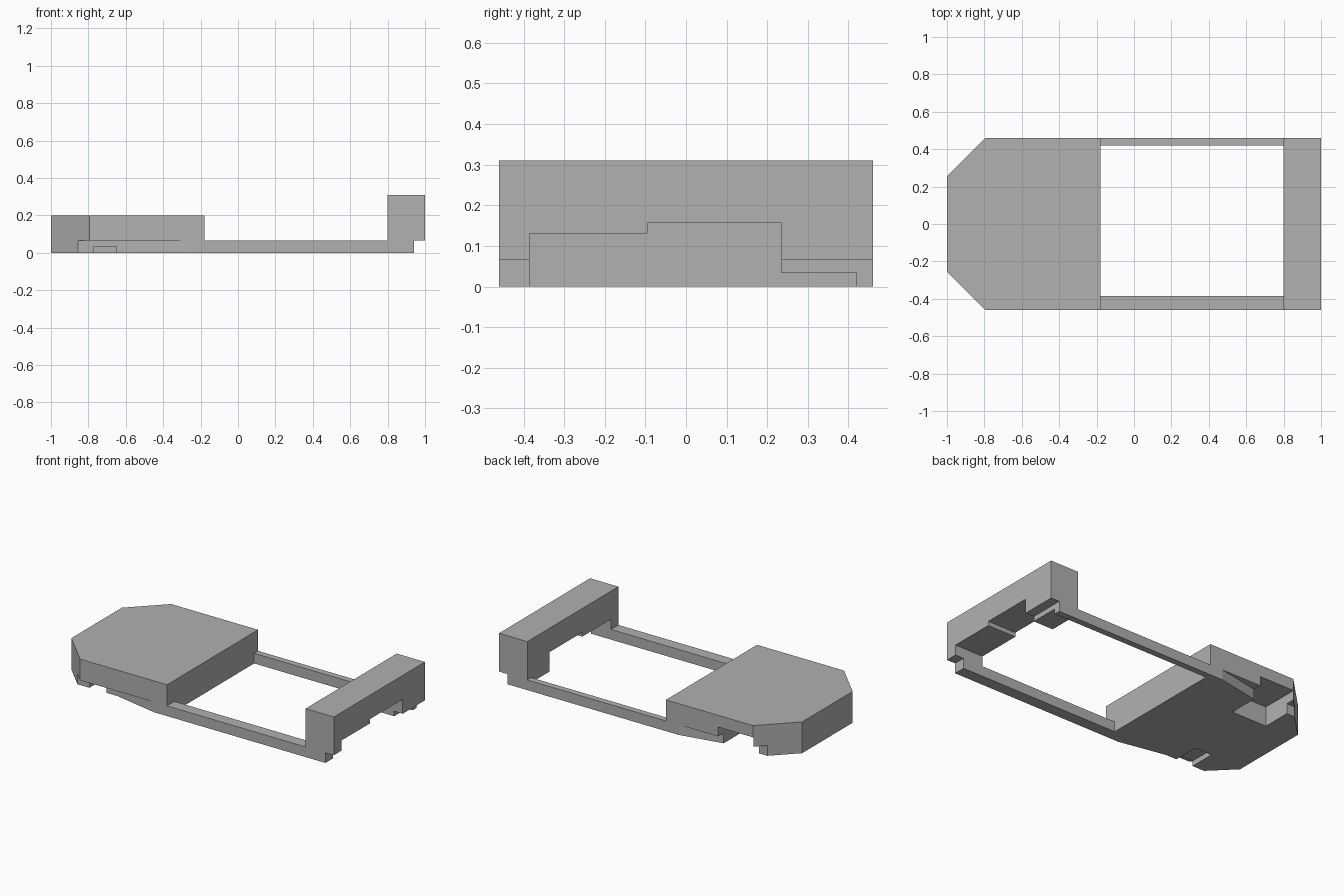
import bpy, bmesh
from mathutils import Vector

default = bpy.data.objects.get("Cube")
if default:
    bpy.data.objects.remove(default)

grey = bpy.data.materials.new("plain_grey")
grey.use_nodes = True
COLOUR = (0.44, 0.44, 0.44, 1)
grey.diffuse_color = COLOUR
grey.node_tree.nodes["Principled BSDF"].inputs["Base Color"].default_value = COLOUR


def prism(name, base, push):
    """Extrude a flat outline along a vector into a closed solid."""
    bm = bmesh.new()
    face = bm.faces.new([bm.verts.new(p) for p in base])
    ext = bmesh.ops.extrude_face_region(bm, geom=[face], use_keep_orig=True)
    verts = [g for g in ext["geom"] if isinstance(g, bmesh.types.BMVert)]
    bmesh.ops.translate(bm, verts=verts, vec=Vector(push))
    bmesh.ops.recalc_face_normals(bm, faces=bm.faces)
    mesh = bpy.data.meshes.new(name)
    bm.to_mesh(mesh)
    bm.free()
    mesh.materials.append(grey)
    obj = bpy.data.objects.new(name, mesh)
    bpy.context.collection.objects.link(obj)
    return obj


def slab(name, outline, z0, z1):
    return prism(name, [(x, y, z0) for x, y in outline], (0, 0, z1 - z0))


def box(name, x0, x1, y0, y1, z0, z1):
    return slab(name, [(x0, y0), (x1, y0), (x1, y1), (x0, y1)], z0, z1)


def cut(target, cutter):
    """Subtract the cutter, then discard it."""
    cutter.hide_render = True
    mod = target.modifiers.new("cut", "BOOLEAN")
    mod.operation = "DIFFERENCE"
    mod.solver = "EXACT"
    mod.object = cutter
    bpy.context.view_layer.objects.active = target
    bpy.ops.object.modifier_apply(modifier=mod.name)
    bpy.data.objects.remove(cutter)


W = 0.46        # half width
RAIL = 0.065    # rail height

# Head block with two chamfered corners
head = slab("head_block", [(-0.18, -W), (-0.18, W), (-0.795, W), (-1, 0.255),
                           (-1, -0.255), (-0.795, -W)], 0, 0.2)

# Tapered undercut along both lower edges of the head
for s in (-1, 1):
    cut(head, slab("undercut", [(-0.27, s * W), (-0.575, s * 0.4), (-0.9, s * 0.4),
                                (-0.9, s * 0.6), (-0.27, s * 0.6)], -0.1, RAIL))

# Small notch at the front, deep slot at the back
cut(head, box("front_notch", -0.77, -0.65, -0.6, -0.235, -0.1, 0.033))
cut(head, box("back_slot", -0.797, -0.55, 0.215, 0.6, -0.1, 0.125))

# Side rails
box("front_rail", -0.18, 0.94, -W, -0.385, 0, RAIL)
box("back_rail", -0.18, 0.94, 0.42, W, 0, RAIL)

# End portal with a stepped opening beneath
portal = [(-W, RAIL), (-0.385, RAIL), (-0.385, 0.13), (-0.095, 0.13), (-0.095, 0.157),
          (0.235, 0.157), (0.235, RAIL), (W, RAIL), (W, 0.31), (-W, 0.31)]
prism("end_portal", [(0.8, y, z) for y, z in portal], (0.2, 0, 0))
box("portal_foot", 0.8, 0.94, 0.235, 0.42, 0.033, RAIL)
